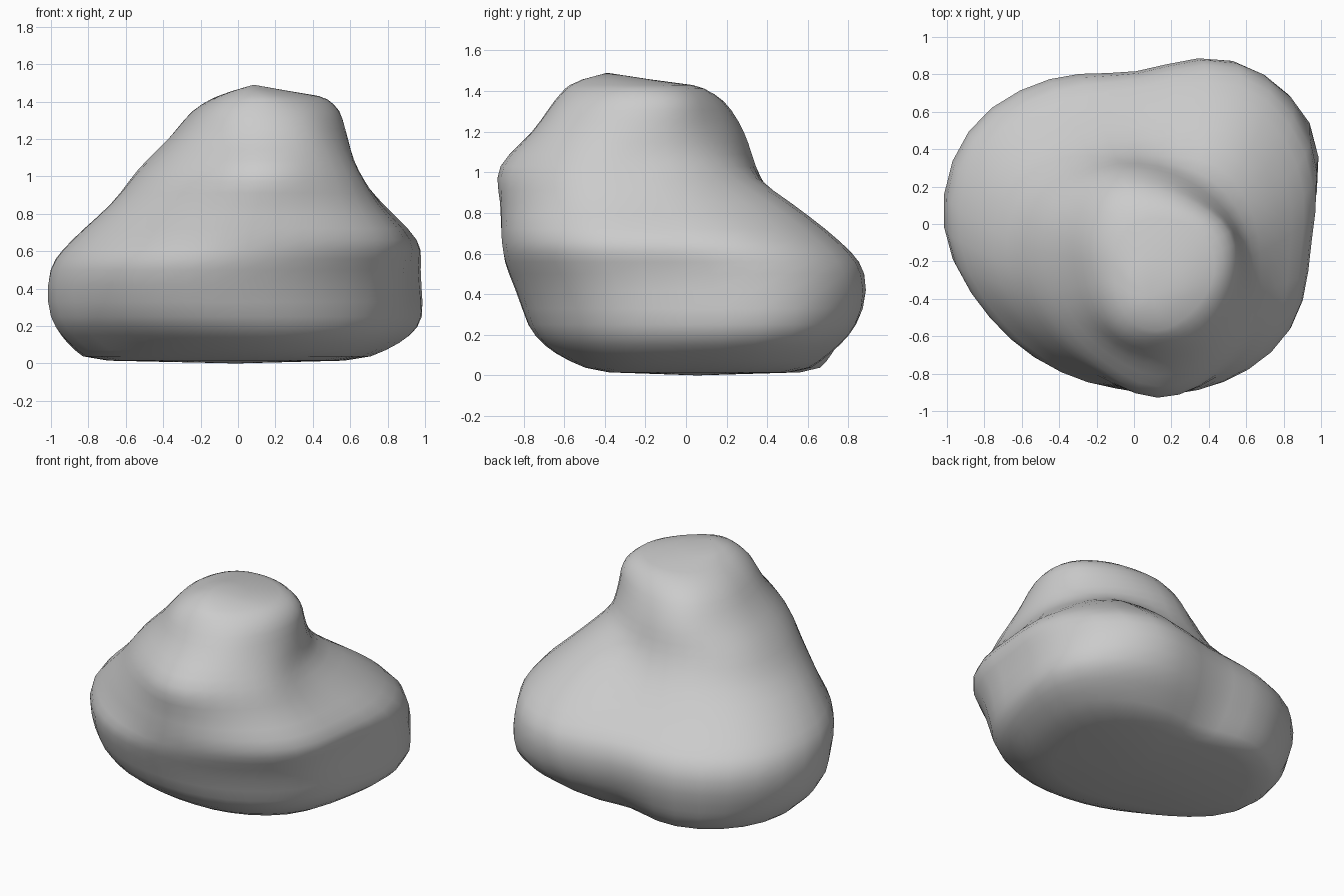
import bpy, bmesh, math

if "Cube" in bpy.data.objects:
    bpy.data.objects.remove(bpy.data.objects["Cube"])

# Horizontal sections of the boulder: height, then radii every 30 degrees from +x
SECTIONS = [
    (0.015, (.63, .72, .66, .57, .75, .83, .79, .57, .44, .43, .50, .60)),
    (0.11, (.84, .95, .82, .68, .83, .93, .91, .72, .64, .64, .71, .80)),
    (0.25, (.95, 1.09, .97, .77, .88, .99, 1.01, .87, .80, .78, .83, .91)),
    (0.50, (.91, 1.07, 1.06, .85, .93, 1.05, 1.03, .92, .86, .83, .87, .93)),
    (0.66, (.88, 1.0, 1.01, .80, .83, .97, .95, .83, .77, .785, .84, .90)),
    (0.85, (.66, .75, .83, .67, .74, .81, .79, .71, .67, .705, .70, .70)),
    (1.03, (.51, .53, .57, .59, .67, .72, .66, .61, .60, .665, .61, .57)),
    (1.20, (.46, .47, .48, .53, .60, .56, .49, .47, .47, .50, .50, .47)),
    (1.35, (.41, .44, .42, .44, .48, .42, .36, .36, .39, .39, .39, .39)),
    (1.43, (.32, .34, .33, .32, .31, .27, .24, .26, .30, .32, .29, .29)),
]
TOP = (0.06, -0.44, 1.49)
ANGLE_STEPS, LEVEL_STEPS = 3, 3


def spline(a, b, c, d, t):
    return 0.5 * (2*b + (c-a)*t + (2*a-5*b+4*c-d)*t*t + (3*b-a-3*c+d)*t**3)


def refine_ring(radii):
    n = len(radii)
    return [spline(*(radii[(i+k) % n] for k in (-1, 0, 1, 2)), s / ANGLE_STEPS)
            for i in range(n) for s in range(ANGLE_STEPS)]


def centre(z):
    # the upper mass leans smoothly towards the front right
    t = min(max((z - 0.3) / 0.75, 0), 1)
    t = t * t * (3 - 2 * t)
    return 0.13 * t, -0.26 * t


# Smooth interpolation between sections
rows = [[z] + refine_ring(r) for z, r in SECTIONS]
levels = []
for i in range(len(rows) - 1):
    quad = [rows[min(max(i+k, 0), len(rows)-1)] for k in (-1, 0, 1, 2)]
    for s in range(LEVEL_STEPS):
        levels.append([spline(*v, s / LEVEL_STEPS) for v in zip(*quad)])
levels.append(rows[-1])

# Skin the rings and close both ends
bm = bmesh.new()
rings = []
for z, *radii in levels:
    cx, cy = centre(z)
    n = len(radii)
    rings.append([bm.verts.new((cx + r * math.cos(math.tau*j/n),
                                cy + r * math.sin(math.tau*j/n), z))
                  for j, r in enumerate(radii)])
# crown ring, drawn towards the summit
rings.append([bm.verts.new([a + 0.45 * (b - a) for a, b in zip(v.co, TOP)])
              for v in rings[-1]])
for lo, hi in zip(rings, rings[1:]):
    for j in range(n):
        k = (j + 1) % n
        bm.faces.new((lo[j], lo[k], hi[k], hi[j]))
for ring, tip in ((rings[0], (0.0, 0.05, 0.0)), (rings[-1], TOP)):
    v = bm.verts.new(tip)
    for j in range(n):
        bm.faces.new((ring[j], ring[(j + 1) % n], v))
bmesh.ops.recalc_face_normals(bm, faces=bm.faces)

# Even out the section lines a little
for _ in range(2):
    bmesh.ops.smooth_vert(bm, verts=bm.verts[:], factor=0.3,
                          use_axis_x=True, use_axis_y=True, use_axis_z=False)
for f in bm.faces:
    f.smooth = True

mesh = bpy.data.meshes.new("boulder")
bm.to_mesh(mesh)
bm.free()
boulder = bpy.data.objects.new("boulder", mesh)
bpy.context.collection.objects.link(boulder)
